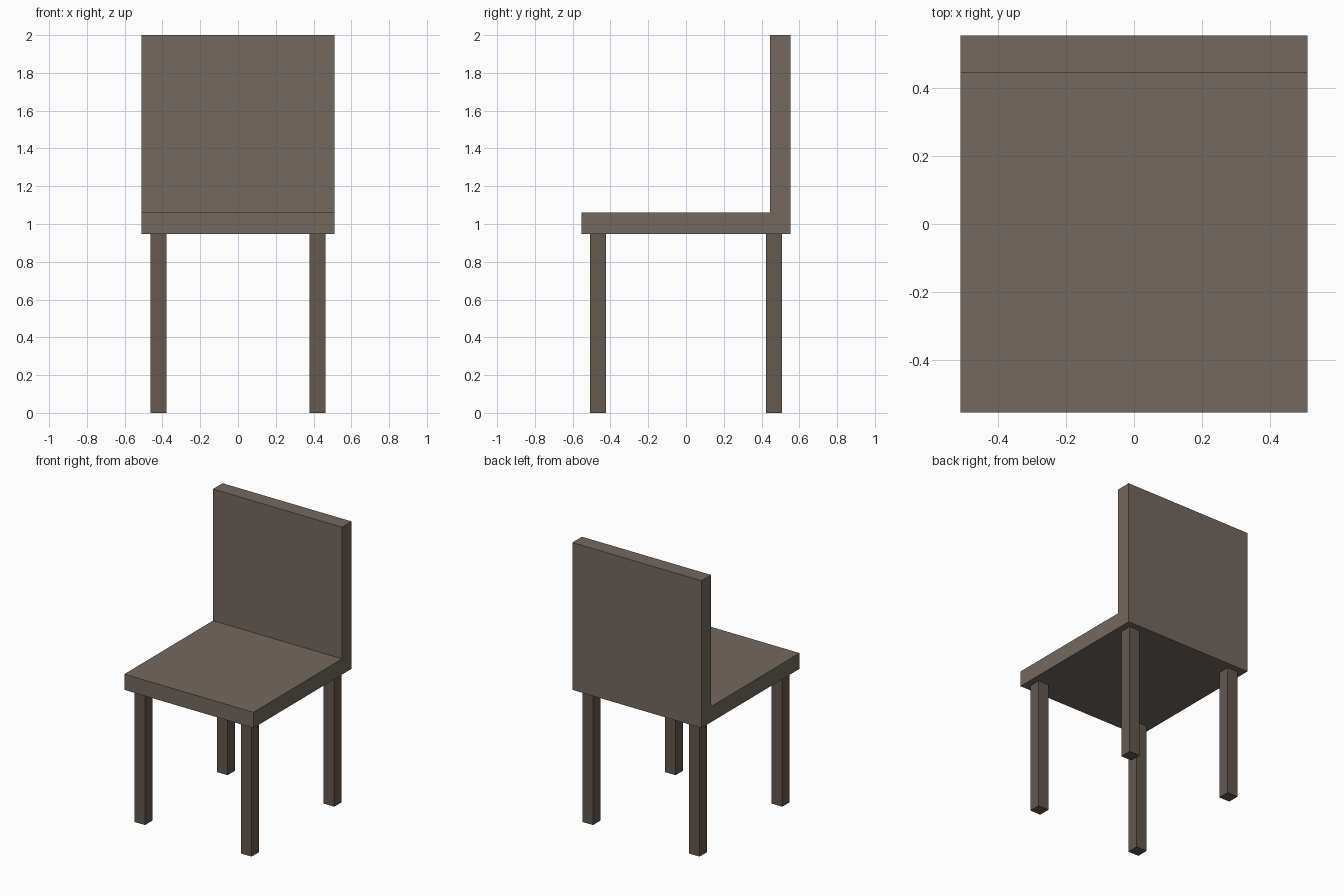
import bpy, bmesh

if "Cube" in bpy.data.objects:
    bpy.data.objects.remove(bpy.data.objects["Cube"])


def material(name, rgb):
    mat = bpy.data.materials.new(name)
    mat.diffuse_color = (*rgb, 1.0)
    mat.use_nodes = True
    mat.node_tree.nodes["Principled BSDF"].inputs["Base Color"].default_value = mat.diffuse_color
    return mat


def extrude_profile(name, points, axis, start, end, mat):
    """Extrude a closed outline along x (points are y, z) or z (points are x, y)."""
    bm = bmesh.new()
    place = (lambda a, b: (start, a, b)) if axis == 0 else (lambda a, b: (a, b, start))
    face = bm.faces.new([bm.verts.new(place(a, b)) for a, b in points])
    new = bmesh.ops.extrude_face_region(bm, geom=[face])["geom"]
    for v in new:
        if isinstance(v, bmesh.types.BMVert):
            v.co[axis] = end
    bmesh.ops.recalc_face_normals(bm, faces=bm.faces[:])
    mesh = bpy.data.meshes.new(name)
    bm.to_mesh(mesh)
    bm.free()
    mesh.materials.append(mat)
    obj = bpy.data.objects.new(name, mesh)
    bpy.context.collection.objects.link(obj)
    return obj


seat_wood = material("seat_wood", (0.17, 0.14, 0.115))
leg_wood = material("leg_wood", (0.125, 0.098, 0.078))

HALF_W, HALF_D = 0.51, 0.554
SEAT_BOTTOM, SEAT_TOP, BACK_TOP = 0.948, 1.06, 2.0
BACK_FRONT = 0.446

# seat and backrest: one L-shaped side profile
profile = [(-HALF_D, SEAT_BOTTOM), (HALF_D, SEAT_BOTTOM), (HALF_D, BACK_TOP),
           (BACK_FRONT, BACK_TOP), (BACK_FRONT, SEAT_TOP), (-HALF_D, SEAT_TOP)]
extrude_profile("seat_and_backrest", profile, 0, -HALF_W, HALF_W, seat_wood)

# four square legs, slightly inset from the seat corners
LEG = 0.0425
for end, y in (("front", -0.466), ("back", 0.466)):
    for side, x in (("left", -0.421), ("right", 0.421)):
        square = [(x - LEG, y - LEG), (x + LEG, y - LEG),
                  (x + LEG, y + LEG), (x - LEG, y + LEG)]
        extrude_profile(f"{end}_{side}_leg", square, 2, 0.0, SEAT_BOTTOM, leg_wood)
